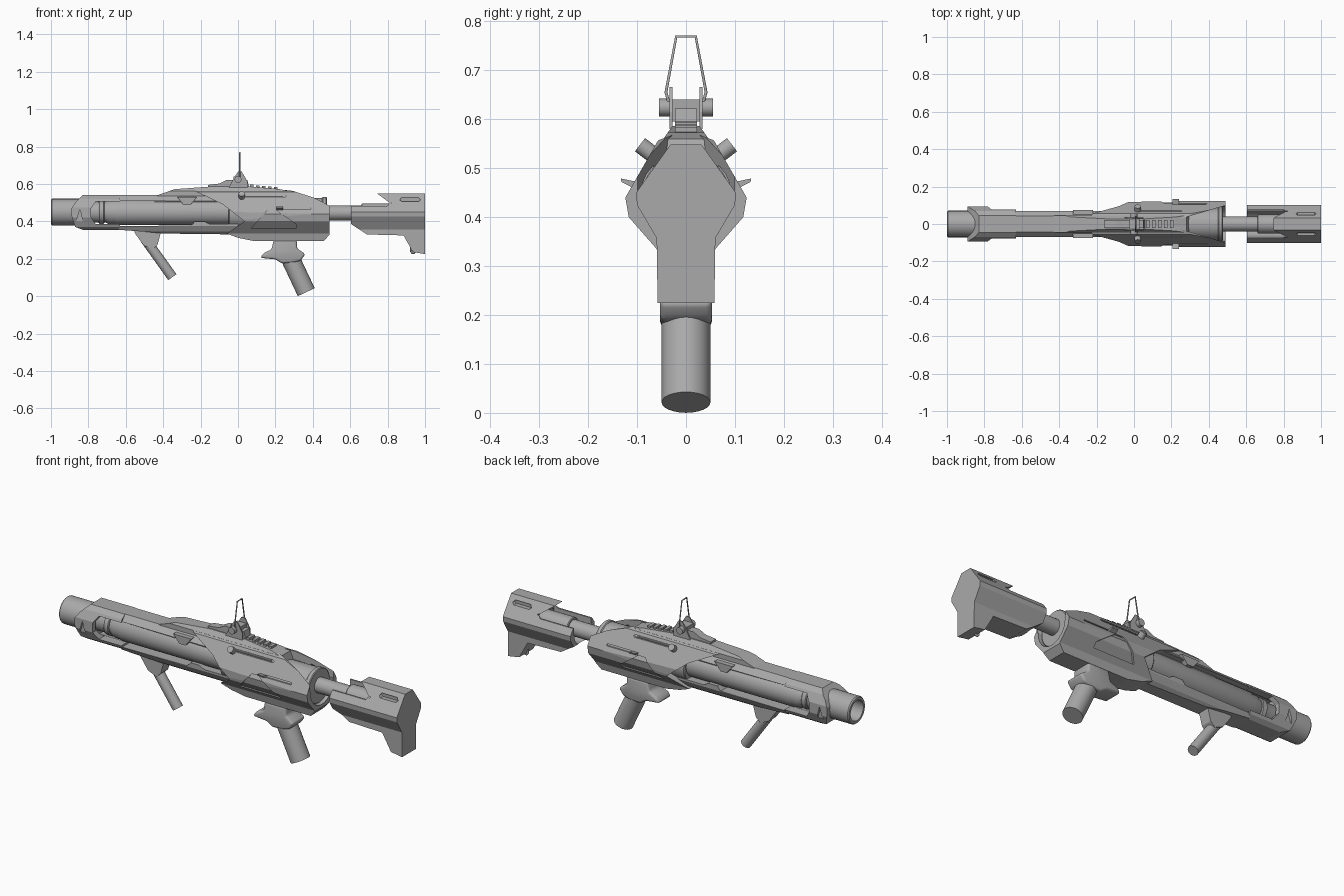
import bpy, bmesh, math
from mathutils import Vector

if bpy.data.objects.get("Cube"):
    bpy.data.objects.remove(bpy.data.objects["Cube"])

metal = bpy.data.materials.new("plain grey")
metal.use_nodes = True
GREY = (0.4, 0.4, 0.4, 1)
metal.diffuse_color = GREY
metal.node_tree.nodes["Principled BSDF"].inputs["Base Color"].default_value = GREY


def finish(name, bm):
    bmesh.ops.recalc_face_normals(bm, faces=bm.faces)
    me = bpy.data.meshes.new(name)
    bm.to_mesh(me)
    bm.free()
    me.materials.append(metal)
    ob = bpy.data.objects.new(name, me)
    bpy.context.collection.objects.link(ob)
    return ob


def select(ob):
    bpy.ops.object.select_all(action='DESELECT')
    ob.select_set(True)
    bpy.context.view_layer.objects.active = ob


def smooth(ob):
    select(ob)
    bpy.ops.object.shade_smooth_by_angle(angle=math.radians(35))
    return ob


def prism(name, pts, axis, a, b):
    """Extrude an outline along an axis: x uses (y,z), y uses (x,z), z uses (x,y)."""
    bm = bmesh.new()
    i = "xyz".index(axis)

    def place(p, d):
        co = list(p)
        co.insert(i, d)
        return bm.verts.new(co)
    face = bm.faces.new([place(p, a) for p in pts])
    out = bmesh.ops.extrude_face_region(bm, geom=[face])
    move = Vector([(b - a) if k == i else 0 for k in range(3)])
    verts = [g for g in out["geom"] if isinstance(g, bmesh.types.BMVert)]
    bmesh.ops.translate(bm, verts=verts, vec=move)
    return finish(name, bm)


def box(name, x, y, z):
    return prism(name, [(x[0], z[0]), (x[1], z[0]), (x[1], z[1]), (x[0], z[1])], 'y', *y)


def sym(pts):
    return pts + [(-y, z) for y, z in reversed(pts)]


def lathe(name, profile, z, sides=32):
    """Revolve a closed (x, radius) outline round a lengthwise axis at height z."""
    bm = bmesh.new()
    rings = []
    for k in range(sides):
        t = math.tau * k / sides
        rings.append([bm.verts.new((x, r * math.sin(t), z + r * math.cos(t))) for x, r in profile])
    n = len(profile)
    for k in range(sides):
        p, q = rings[k], rings[(k + 1) % sides]
        for j in range(n):
            bm.faces.new((p[j], p[(j + 1) % n], q[(j + 1) % n], q[j]))
    return smooth(finish(name, bm))


def tube(name, x0, x1, r, z, inner=0.02):
    return lathe(name, [(x0, inner), (x0, r - .004), (x0 + .004, r), (x1 - .004, r), (x1, r - .004), (x1, inner)], z)


def rod(name, p, q, r, sides=24):
    p, q = Vector(p), Vector(q)
    bm = bmesh.new()
    bmesh.ops.create_cone(bm, cap_ends=True, segments=sides, radius1=r, radius2=r, depth=(q - p).length)
    bm.transform((q - p).to_track_quat('Z', 'Y').to_matrix().to_4x4())
    bmesh.ops.translate(bm, verts=bm.verts, vec=(p + q) / 2)
    return smooth(finish(name, bm))


def cut(ob, other, op='DIFFERENCE'):
    mod = ob.modifiers.new("cut", 'BOOLEAN')
    mod.operation, mod.object, mod.solver = op, other, 'EXACT'
    select(ob)
    bpy.ops.object.modifier_apply(modifier=mod.name)
    bpy.data.objects.remove(other)
    return ob


def hull(name, section, side, x0, x1):
    """Cross-section swept lengthwise, trimmed to a side outline."""
    body = prism(name, sym(section), 'x', x0, x1)
    return cut(body, prism("trim", side, 'y', -.3, .3), 'INTERSECT')


def wire(name, pts, r):
    cu = bpy.data.curves.new(name, 'CURVE')
    cu.dimensions, cu.bevel_depth, cu.bevel_resolution = '3D', r, 1
    sp = cu.splines.new('POLY')
    sp.points.add(len(pts) - 1)
    for point, co in zip(sp.points, pts):
        point.co = (*co, 1)
    cu.materials.append(metal)
    ob = bpy.data.objects.new(name, cu)
    bpy.context.collection.objects.link(ob)
    select(ob)
    bpy.ops.object.convert(target='MESH')


# Barrel and its collars
lathe("muzzle", [(-1, .053), (-1, .066), (-.994, .071), (-.8, .071), (-.8, .02), (-.9, .02), (-.9, .053)], .45)
lathe("barrel", [(-.85, .02), (-.85, .055), (-.71, .055), (-.69, .066), (-.66, .066), (-.65, .07),
                 (.1, .07), (.1, .02)], .45)
tube("barrel_collar", -.745, -.715, .063, .45)

# Muzzle shroud with side windows
shroud = hull("muzzle_shroud", [(.045, .353), (.07, .37), (.093, .42), (.093, .475), (.07, .52), (.045, .54)],
              [(-.89, .43), (-.87, .37), (-.83, .355), (-.63, .355), (-.63, .54), (-.83, .54), (-.87, .50), (-.89, .47)],
              -.89, -.63)
cut(shroud, prism("window", [(-.785, .42), (-.76, .385), (-.6, .385), (-.6, .507), (-.76, .507), (-.785, .47)],
                  'y', -.3, .3))
cut(shroud, rod("bore", (-1, 0, .45), (-.5, 0, .45), .0705))
for s in (1, -1):
    cut(shroud, prism("notch", [(-.865, .40), (-.83, .40), (-.845, .465)], 'y', s * .08, s * .2))

# Handguard halves around the barrel
guard = [(.03, .33), (.05, .345), (.068, .375), (.07, .51), (.042, .54), (.03, .57)]
hull("upper_handguard", guard, [(-.64, .51), (-.1, .505), (0, .505), (0, .57), (-.34, .57), (-.43, .54), (-.64, .54)],
     -.64, 0)
hull("lower_handguard", guard, [(-.64, .375), (-.64, .355), (-.5, .345), (-.4, .335), (0, .33), (0, .385),
                                (-.15, .385), (-.18, .40), (-.23, .40), (-.25, .378)], -.64, 0)
for s in (1, -1):
    prism("guard_clip", [(-.325, .53), (-.22, .53), (-.255, .487), (-.29, .487)], 'y', s * .05, s * .076)

# Receiver armour: faceted shell, tapered at the front, open in a V at the rear
SECTION = [(.05, .295), (.06, .335), (.117, .40), (.124, .44), (.057, .557), (.03, .567)]
armour = hull("receiver_armour", SECTION,
              [(-.24, .567), (-.08, .49), (.035, .40), (-.03, .355), (-.06, .335), (0, .312), (.08, .296),
               (.46, .296), (.49, .33), (.49, .50), (.28, .567)], -.26, .49)
cut(armour, prism("taper", [(-.26, .07), (-.03, .118), (.49, .125), (.49, -.125), (-.03, -.118), (-.26, -.07)],
                  'z', .2, .7), 'INTERSECT')
cut(armour, prism("rear_vee", [(.22, 0), (.24, .025), (.52, .108), (.52, -.108), (.24, -.025)], 'z', .45, .7))
cut(armour, rod("bore", (.38, 0, .44), (.6, 0, .44), .094))

# Shallow recesses that follow the facets
recesses = {"panel": [(.07, .362), (.16, .462), (.2, .462), (.31, .385), (.31, .362)],
            "upper_slot": [(.01, .53), (.25, .53), (.26, .536), (.25, .542), (.01, .542)],
            "lower_slot": [(.21, .463), (.385, .463), (.39, .468), (.385, .473), (.21, .473)]}
for name, outline in recesses.items():
    for s in (1, -1):
        cutter = prism(name, outline, 'y', s * .03, s * .2)
        inner = [(y * .93, .44 + (z - .44) * .93) for y, z in SECTION]
        cut(cutter, prism("inner", sym(inner), 'x', -.4, .7))
        cut(armour, cutter)
tube("receiver_core", -.05, .47, .086, .44)
tube("rear_ring", .45, .475, .091, .44)

# Knobs and levers on each flank
for s in (1, -1):
    rod("knob", (.02, s * .06, .522), (.02, s * .094, .548), .017)
    rod("slot_rod", (.03, s * .062, .534), (.24, s * .062, .534), .005, 8)
    prism("lever", [(s * .105, .458), (s * .132, .472), (s * .133, .479), (s * .1, .472)], 'x', .205, .24)

# Top spine and rail
hull("top_spine", [(.045, .5), (.045, .562), (.025, .59)],
     [(-.45, .5), (-.43, .54), (-.34, .572), (-.15, .586), (.06, .586), (.22, .573), (.28, .56), (.3, .5)], -.45, .3)
for k in range(5):
    x = .065 + k * .032
    box("rail_tooth", (x, x + .018), (-.022, .022), (.565, .596 - k * .003))

# Folding sight
prism("sight_base", [(-.16, .58), (-.16, .595), (-.1, .602), (-.06, .622), (.05, .622), (.06, .58)], 'y', -.022, .022)
box("sight_block", (-.025, .03), (-.028, .028), (.595, .64))
for s in (1, -1):
    prism("sight_ear", [(-.05, .58), (.05, .58), (.05, .615), (.02, .666), (.0, .666), (-.02, .635)],
          'y', s * .028, s * .034)
    rod("sight_knob", (0, s * .034, .624), (0, s * .055, .624), .018)
wire("sight_frame", [(.01, -.031, .62), (.01, -.041, .655), (.01, -.02, .769), (.01, .02, .769),
                     (.01, .041, .655), (.01, .031, .62)], .0035)

# Rear grip with its collar
rod("rear_grip", (.255, 0, .255), (.365, 0, .0215), .05)
collar = prism("grip_collar", [(.19, .3), (.18, .25), (.135, .23), (.12, .205), (.20, .197), (.235, .175), (.30, .18),
                               (.335, .19), (.36, .225), (.315, .255), (.315, .3)], 'y', -.053, .053)
bevel = collar.modifiers.new("soft", 'BEVEL')
bevel.width, bevel.segments = .012, 3
select(collar)
bpy.ops.object.modifier_apply(modifier="soft")
smooth(collar)

# Angled front grip
rod("front_grip", (-.5, 0, .31), (-.351, 0, .102), .027)
prism("front_grip_mount", [(-.555, .35), (-.55, .335), (-.505, .272), (-.455, .25), (-.43, .275), (-.41, .35)],
      'y', -.031, .031)

# Shoulder stock: open-topped cradle with a closed rear cover
stock = hull("stock", [(.058, .222), (.06, .357), (.1, .425), (.102, .45), (.032, .548)],
             [(.605, .483), (.605, .385), (.69, .33), (.885, .325), (.935, .236), (1, .225), (1, .548),
              (.745, .548), (.81, .50), (.80, .483)], .6, 1)
cut(stock, rod("bore", (.5, 0, .445), (.84, 0, .445), .07))
cut(stock, box("cradle", (.5, .82), (-.07, .07), (.445, .5)))
for s in (1, -1):
    cut(stock, prism("slot", [(.865, .515), (.875, .506), (.965, .506), (.975, .515), (.965, .527), (.875, .527)],
                     'y', s * .038, s * .2))
tube("stock_rod", .4, .7, .04, .445)
tube("stock_sleeve", .66, .86, .051, .445)
wire("sling_loop", [(.925, 0, .27), (.925, 0, .24), (.932, 0, .23), (.942, 0, .232), (.948, 0, .25)], .006)
